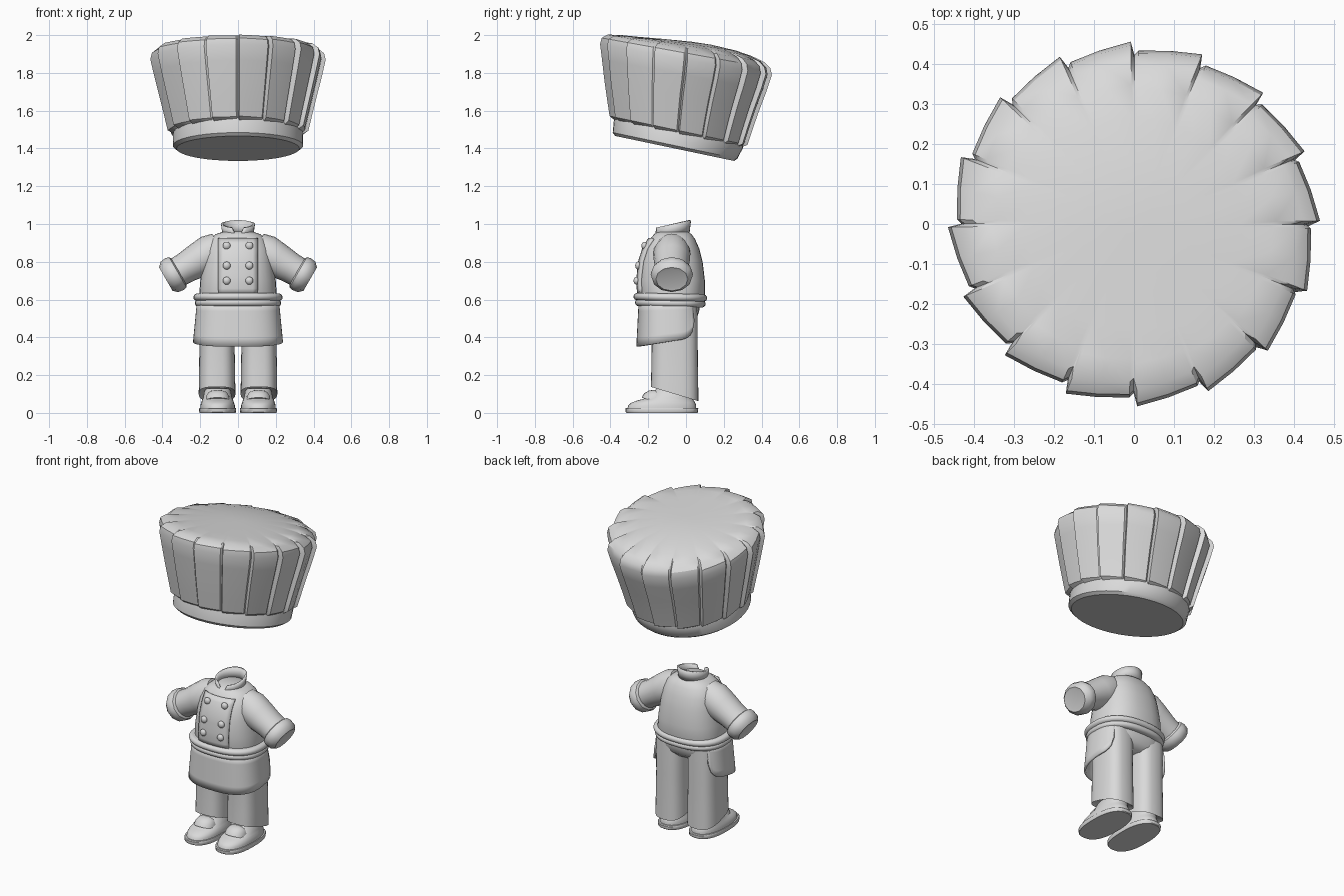
import bpy, bmesh, math
from mathutils import Vector

if "Cube" in bpy.data.objects:
    bpy.data.objects.remove(bpy.data.objects["Cube"])

GREY = bpy.data.materials.new("light grey")
GREY.diffuse_color = (0.7, 0.7, 0.7, 1)
GREY.use_nodes = True
GREY.node_tree.nodes["Principled BSDF"].inputs["Base Color"].default_value = GREY.diffuse_color


def finish(name, bm, angle=35, thick=0):
    bmesh.ops.recalc_face_normals(bm, faces=bm.faces)
    me = bpy.data.meshes.new(name)
    bm.to_mesh(me)
    bm.free()
    me.materials.append(GREY)
    ob = bpy.data.objects.new(name, me)
    bpy.context.collection.objects.link(ob)
    if thick:
        m = ob.modifiers.new("thickness", 'SOLIDIFY')
        m.thickness = thick
        m.offset = 0
    bpy.ops.object.select_all(action='DESELECT')
    ob.select_set(True)
    bpy.context.view_layer.objects.active = ob
    bpy.ops.object.shade_smooth_by_angle(angle=math.radians(angle))
    return ob


def loft(name, rings, closed=True, caps=True, angle=35, thick=0):
    bm = bmesh.new()
    vs = [[bm.verts.new(p) for p in r] for r in rings]
    n = len(vs[0])
    for a, b in zip(vs, vs[1:]):
        for i in range(n if closed else n - 1):
            j = (i + 1) % n
            bm.faces.new((a[i], a[j], b[j], b[i]))
    if closed and caps:
        bm.faces.new(vs[0])
        bm.faces.new(vs[-1])
    return finish(name, bm, angle, thick)


def power(v, e):
    return math.copysign(abs(v) ** e, v)


def ring(z, cx, cy, rx, ry, n=2.0, slope=0.0, count=32):
    """Superellipse ring, tilted by slope along y."""
    pts = []
    for i in range(count):
        a = math.tau * i / count
        y = ry * power(math.sin(a), 2 / n)
        pts.append((cx + rx * power(math.cos(a), 2 / n), cy + y, z + slope * y))
    return pts


# Hat: plain tilted band
loft("hat_band", [ring(z, 0, cy, rx, ry, 2, -0.21, 48) for z, cy, rx, ry in (
    (1.40, -0.06, 0.325, 0.315), (1.415, -0.058, 0.345, 0.33),
    (1.475, -0.04, 0.345, 0.342), (1.51, -0.035, 0.335, 0.335))])

# Hat: crown with sixteen overlapping pleats
PLEAT = ((0.0, 0.02), (0.05, -0.055), (0.11, -0.03), (0.55, -0.012))


def pleated(cy, z, r, amp, slope):
    pts = []
    for k in range(16):
        for u, off in PLEAT:
            a = math.radians(91 - 22.5 * (k + u))
            q = r * (1 + off * amp)
            y = q * math.sin(a) * 0.98
            pts.append((q * math.cos(a), cy + y, z + slope * y))
    return pts


loft("hat_crown", [pleated(*p) for p in (
    (-0.04, 1.475, 0.335, 0.6, -0.21), (-0.04, 1.495, 0.365, 1, -0.21),
    (-0.033, 1.57, 0.383, 1, -0.20), (-0.022, 1.68, 0.410, 1, -0.19),
    (-0.008, 1.79, 0.437, 1, -0.185), (0, 1.87, 0.455, 1, -0.18),
    (0, 1.905, 0.447, 1, -0.18), (0, 1.93, 0.415, 1, -0.175),
    (0, 1.945, 0.35, 0.6, -0.16), (0, 1.955, 0.27, 0, -0.14),
    (0, 1.965, 0.14, 0, -0.12), (0, 1.968, 0.03, 0, -0.1))], angle=32)

# Jacket torso: height, front y, back y, half width
TORSO = ((0.57, -0.235, 0.085, 0.20), (0.63, -0.247, 0.10, 0.205),
         (0.70, -0.252, 0.10, 0.20), (0.80, -0.242, 0.088, 0.186),
         (0.87, -0.22, 0.07, 0.173), (0.92, -0.19, 0.048, 0.15),
         (0.945, -0.17, 0.03, 0.12), (0.96, -0.15, 0.01, 0.075))
loft("jacket", [ring(z, 0, (f + b) / 2, w, (b - f) / 2, 2.4) for z, f, b, w in TORSO], angle=50)


def torso_front(x, z):
    for a, b in zip(TORSO, TORSO[1:]):
        if a[0] <= z <= b[0]:
            t = (z - a[0]) / (b[0] - a[0])
            f, k, w = (p + (q - p) * t for p, q in zip(a[1:], b[1:]))
            s = max(0, 1 - (abs(x) / w) ** 2.4) ** (1 / 2.4)
            return (f + k) / 2 - (k - f) / 2 * s


# Double-breasted panel that follows the chest
loft("jacket_panel", [[(x, torso_front(x, z) - 0.003, z) for x in
                       [-0.102 + 0.0255 * i for i in range(9)]]
                      for z in [0.63 + 0.029 * j for j in range(11)]],
     closed=False, thick=0.018)

# Buttons
for z in (0.70, 0.78, 0.885):
    for x in (-0.06, 0.06):
        bm = bmesh.new()
        bmesh.ops.create_uvsphere(bm, u_segments=14, v_segments=8, radius=0.021)
        bmesh.ops.scale(bm, vec=(1, 0.75, 1), verts=bm.verts)
        bmesh.ops.translate(bm, vec=(x, torso_front(x, z) - 0.014, z), verts=bm.verts)
        finish("button", bm)

# Stand-up collar, open at the front
rows = []
for t in (0, 0.5, 1):
    row = []
    gap = 4 + 18 * t
    for i in range(29):
        a = math.radians(gap + (360 - 2 * gap) * i / 28)
        back = (1 - math.cos(a)) / 2
        z0 = 0.925 + 0.03 * back
        z1 = 0.98 + 0.04 * back
        r = 0.076 + 0.008 * t
        row.append((r * math.sin(a), -0.07 - (r + 0.007) * math.cos(a), z0 + (z1 - z0) * t))
    rows.append(row)
loft("collar", rows, closed=False, thick=0.012, angle=45)


# Sleeves and cuffs
def limb(name, side, sections, count):
    d = Vector((side * 0.866, 0, -0.5))
    p = Vector((side * 0.5, 0, 0.866))
    c = Vector((side * 0.12, -0.075, 0.86))
    rings = []
    for t, r1, r2 in sections:
        rings.append([c + d * t + p * r1 * math.cos(math.tau * i / count)
                      + Vector((0, r2 * math.sin(math.tau * i / count), 0)) for i in range(count)])
    loft(name, rings, angle=40)


for side in (-1, 1):
    limb("sleeve", side, ((-0.03, 0.085, 0.08), (0.03, 0.10, 0.098), (0.10, 0.093, 0.096),
                          (0.18, 0.082, 0.088), (0.26, 0.078, 0.088)), 20)
    limb("cuff", side, ((0.222, 0.078, 0.088), (0.23, 0.092, 0.105), (0.25, 0.097, 0.112),
                        (0.28, 0.093, 0.108), (0.303, 0.072, 0.085), (0.30, 0.055, 0.065)), 12)

# Rolled waistband made of two soft rolls
for z, w in ((0.612, 0.008), (0.581, 0.0)):
    rolls = []
    for k in range(9):
        a = math.pi * (k / 8 - 0.5)
        g = 0.022 * math.cos(a) + w
        rolls.append(ring(z + 0.02 * math.sin(a), 0, -0.083, 0.206 + g, 0.165 + g, 2.4, -0.02, 40))
    loft("waistband_roll", rolls, angle=60)

# Apron wrapped around the front and sides, with rounded lower corners
rows = [[] for _ in range(6)]
for i in range(49):
    s = -1 + 2 * i / 48
    a = math.radians(132 * s)
    e = 2 / 2.7
    corner = max(0, (abs(s) - 0.8) / 0.2)
    for j in range(6):
        t = j / 5
        rx, ry = 0.212 + 0.02 * t, 0.16 + 0.012 * t
        y = -0.085 - ry * power(math.cos(a), e)
        low = 0.35 + 0.16 * (y + 0.26) + 0.085 * (1 - math.sqrt(max(0, 1 - corner ** 2)))
        rows[j].append((rx * power(math.sin(a), e), y, 0.585 + (low - 0.585) * t))
loft("apron", rows, closed=False, thick=0.012)

# Trousers: hips and two legs
loft("hips", [ring(z, 0, -0.065, rx, ry, 2.6) for z, rx, ry in (
    (0.47, 0.17, 0.09), (0.50, 0.198, 0.122), (0.54, 0.203, 0.135), (0.60, 0.203, 0.14))], angle=60)

for side in (-1, 1):
    loft("trouser_leg", [ring(z, side * 0.111, cy, rx, ry, 2.8, sl) for z, cy, rx, ry, sl in (
        (0.115, -0.06, 0.080, 0.11, -0.3), (0.10, -0.06, 0.097, 0.126, -0.3),
        (0.20, -0.06, 0.096, 0.124, -0.1), (0.35, -0.06, 0.093, 0.122, 0),
        (0.48, -0.062, 0.095, 0.124, 0), (0.56, -0.065, 0.095, 0.125, 0))], angle=50)

    # Shoe: flat sole, low toe and tongue
    cx = side * 0.108
    loft("sole", [ring(z, cx, -0.128, 0.098 * k, 0.193 * k, 2.5) for z, k in (
        (0, 0.97), (0.004, 0.99), (0.022, 1), (0.027, 0.98))])
    loft("shoe_upper", [ring(z, cx, cy, rx, ry, 2.3) for z, cy, rx, ry in (
        (0.02, -0.128, 0.091, 0.182), (0.04, -0.126, 0.091, 0.18), (0.055, -0.12, 0.087, 0.168),
        (0.068, -0.105, 0.082, 0.145), (0.08, -0.085, 0.077, 0.12), (0.115, -0.065, 0.07, 0.105),
        (0.13, -0.06, 0.06, 0.095))], angle=60)
    loft("shoe_tongue", [ring(z, cx, cy, rx, ry, 2.2, -0.3, 20) for z, cy, rx, ry in (
        (0.06, -0.165, 0.066, 0.07), (0.085, -0.16, 0.062, 0.062), (0.105, -0.15, 0.05, 0.045),
        (0.115, -0.14, 0.03, 0.025))], angle=50)
